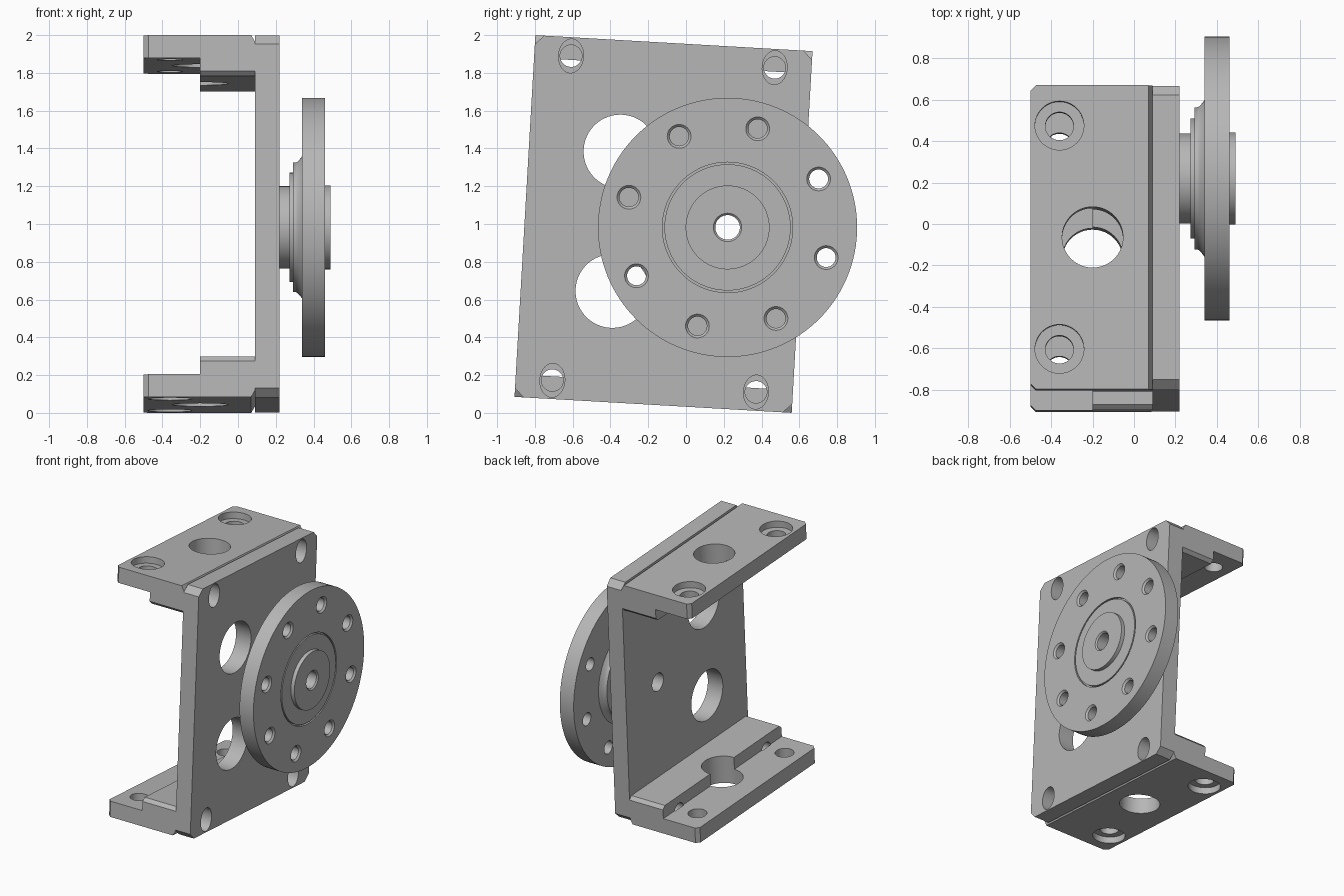
import bpy, bmesh
from math import radians, sin, cos, pi, sqrt
from mathutils import Matrix, Vector

cube = bpy.data.objects.get("Cube")
if cube:
    bpy.data.objects.remove(cube, do_unlink=True)

metal = bpy.data.materials.new("grey_metal")
metal.use_nodes = True
GREY = (0.47, 0.47, 0.47, 1)
metal.diffuse_color = GREY
metal.node_tree.nodes["Principled BSDF"].inputs["Base Color"].default_value = GREY


def finish(bm, name):
    bmesh.ops.remove_doubles(bm, verts=bm.verts, dist=1e-5)
    bmesh.ops.recalc_face_normals(bm, faces=bm.faces)
    mesh = bpy.data.meshes.new(name)
    bm.to_mesh(mesh)
    bm.free()
    mesh.materials.append(metal)
    ob = bpy.data.objects.new(name, mesh)
    bpy.context.collection.objects.link(ob)
    return ob


def lathe(name, pts, centre=(0, 0, 0), axis="X", sides=48, squash=1):
    """Turn (position, radius) points about an axis; a profile off the axis closes into a ring."""
    bm = bmesh.new()
    rings = []
    for p, r in pts:
        ring = []
        for i in range(sides):
            a = 2 * pi * i / sides
            u, v = r * cos(a), r * sin(a) * squash
            co = Vector((p, u, v) if axis == "X" else (u, v, p))
            ring.append(bm.verts.new(co + Vector(centre)))
        rings.append(ring)
    pairs = list(zip(rings, rings[1:]))
    if pts[0][1] > 0:
        pairs.append((rings[-1], rings[0]))
    for a, b in pairs:
        for i in range(sides):
            j = (i + 1) % sides
            bm.faces.new((a[i], a[j], b[j], b[i]))
    return finish(bm, name)


def drill(start, end, r, centre, axis="X", sides=48, squash=1):
    return lathe("cutter", [(start, 0), (start, r), (end, r), (end, 0)],
                 centre, axis, sides, squash)


def diamond(centre, leg, length, axis):
    """Square bar standing on edge, cuts a chamfer of the given leg."""
    bm = bmesh.new()
    s = leg * sqrt(2)
    size = (length, s, s) if axis == "X" else (s, s, length)
    bmesh.ops.create_cube(bm, size=1, matrix=Matrix.Translation(centre)
                          @ Matrix.Rotation(pi / 4, 4, axis) @ Matrix.Diagonal((*size, 1)))
    return finish(bm, "cutter")


def carve(ob, cutters):
    for c in cutters:
        c.hide_render = True
        mod = ob.modifiers.new("cut", "BOOLEAN")
        mod.operation, mod.solver, mod.object = "DIFFERENCE", "EXACT", c
    bpy.context.view_layer.update()
    deps = bpy.context.evaluated_depsgraph_get()
    mesh = bpy.data.meshes.new_from_object(ob.evaluated_get(deps))
    ob.modifiers.clear()
    ob.data = mesh
    for c in cutters:
        bpy.data.objects.remove(c, do_unlink=True)


def smooth(ob):
    bpy.ops.object.select_all(action="DESELECT")
    ob.select_set(True)
    bpy.context.view_layer.objects.active = ob
    bpy.ops.object.shade_smooth_by_angle(angle=radians(25))


# Bracket: channel profile with stepped flanges and grooves, extruded across its width
W, H = 0.735, 0.959
half = [(0.22, H), (0.09, H), (0.09, H - 0.034), (0.07, H), (-0.5, H),
        (-0.5, H - 0.12), (-0.2, H - 0.12), (-0.2, H - 0.215), (0.09, H - 0.215)]
outline = half + [(x, -z) for x, z in reversed(half)]
bm = bmesh.new()
face = bm.faces.new([bm.verts.new((x, -W, z)) for x, z in outline])
ext = bmesh.ops.extrude_face_region(bm, geom=[face])
bmesh.ops.translate(bm, vec=(0, 2 * W, 0),
                    verts=[g for g in ext["geom"] if isinstance(g, bmesh.types.BMVert)])
bracket = finish(bm, "bracket")

cuts = [drill(0, 0.3, 0.07, (0, 0.34, 0))]  # axle hole
for s in (-1, 1):
    cuts.append(drill(0, 0.3, 0.195, (0, -0.25, s * 0.37), sides=64))  # lightening holes
    cuts.append(drill(0.7, 1.1, 0.147, (-0.2, 0, -0.9 + s * 0.9 if s > 0 else -1.8), "Z", 64))
    for t in (-1, 1):
        # counterbored flange holes
        bore = [(0.7, 0), (0.7, 0.068), (H - 0.05, 0.068), (H - 0.05, 0.118), (1.1, 0.118), (1.1, 0)]
        cuts.append(lathe("cutter", [(s * p, r) for p, r in bore], (-0.36, t * 0.54, 0), "Z"))
        # side holes with oval mouths
        cuts.append(drill(-0.205, 0.15, 0.058, (0, t * 0.54, s * 0.86)))
        cuts.append(drill(0.1, 0.3, 0.066, (0, t * 0.54, s * 0.86), squash=1.36))
        # chamfers on the plate corners, rib ends and flange corners
        cuts.append(diamond((0.19, t * W, s * H), 0.047, 0.2, "X"))
        cuts.append(diamond((-0.06, t * W, s * (H - 0.215)), 0.025, 0.3, "X"))
        cuts.append(diamond((-0.5, t * W, s * H), 0.026, 0.5, "Z"))
carve(bracket, cuts)
bracket.rotation_euler.x = radians(-3.3)
bracket.location = (0, -0.119, 1.0)
smooth(bracket)

# Wheel hub: turned flange with stepped boss, fillet, ring groove and central bore
fillet = [(0.34 - 0.035 * cos(a), 0.378 - 0.035 * sin(a))
          for a in (radians(d) for d in (90, 70, 50, 30, 10))]
fillet = [(0.305 + 0.035 * (1 - cos(radians(d))), 0.343 + 0.035 * (1 - cos(radians(d))) ** 1.5)
          for d in range(0, 91, 15)]
profile = [(0.22, 0.07), (0.22, 0.218), (0.272, 0.218), (0.272, 0.29), (0.292, 0.29),
           (0.292, 0.343)] + fillet + [
           (0.34, 0.686), (0.46, 0.686), (0.46, 0.345), (0.44, 0.345), (0.44, 0.334),
           (0.46, 0.334), (0.46, 0.222), (0.49, 0.222), (0.49, 0.075), (0.48, 0.065), (0.23, 0.065)]
hub = lathe("wheel_hub", profile, sides=128)

# Ring of bolt holes with countersunk mouths
bolt = [(0.3, 0), (0.3, 0.05), (0.447, 0.05), (0.462, 0.065), (0.5, 0.065), (0.5, 0)]
angles = [radians(28 + 45 * k) for k in range(8)]
carve(hub, [lathe("cutter", bolt, (0, 0.546 * cos(a), 0.546 * sin(a)), sides=32) for a in angles])
hub.location = (0, 0.22, 0.982)
smooth(hub)
